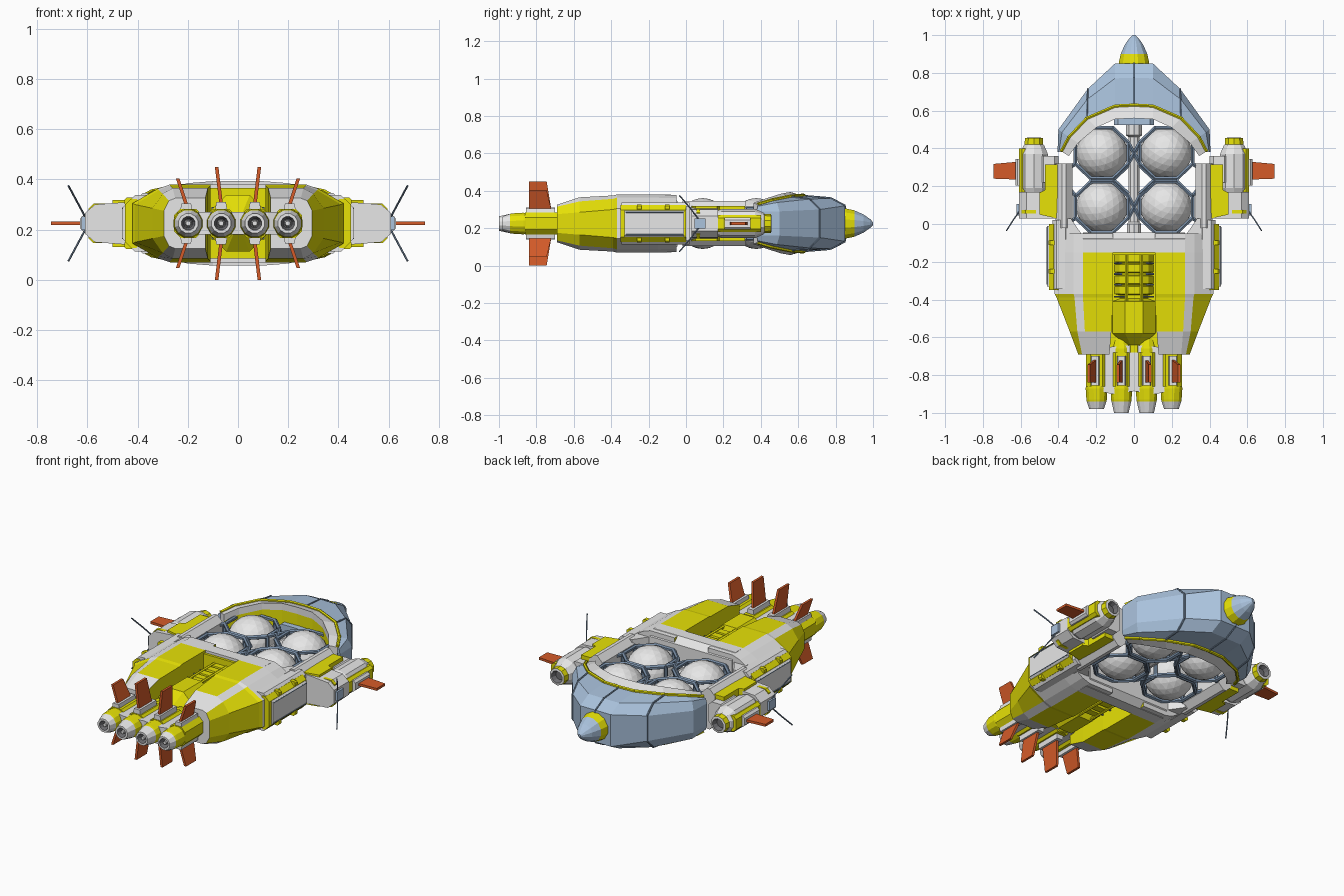
import bpy, bmesh, math
from mathutils import Vector

if "Cube" in bpy.data.objects:
    bpy.data.objects.remove(bpy.data.objects["Cube"])

MID = 0.225  # height of the ship's centre plane; all parts are modelled around it


def mat(name, rgb):
    m = bpy.data.materials.new(name)
    m.diffuse_color = (*rgb, 1)
    m.use_nodes = True
    m.node_tree.nodes["Principled BSDF"].inputs["Base Color"].default_value = m.diffuse_color
    return m


WHITE = mat("light_grey", (0.80, 0.80, 0.80))
YELLOW = mat("yellow", (0.80, 0.76, 0.002))
BLUE = mat("pale_blue", (0.40, 0.54, 0.72))
STEEL = mat("steel_blue", (0.19, 0.27, 0.38))
ORANGE = mat("orange", (0.66, 0.105, 0.022))
DARK = mat("dark_grey", (0.16, 0.16, 0.17))


def finish(name, bm, mats, mirror=""):
    bmesh.ops.recalc_face_normals(bm, faces=bm.faces)
    me = bpy.data.meshes.new(name)
    bm.to_mesh(me)
    bm.free()
    for m in mats:
        me.materials.append(m)
    ob = bpy.data.objects.new(name, me)
    ob.location.z = MID
    bpy.context.collection.objects.link(ob)
    if mirror:
        mod = ob.modifiers.new("mirror", "MIRROR")
        mod.use_axis = ["X" in mirror, False, "Z" in mirror]
        mod.use_mirror_merge = False
    return ob


def loft(name, rings, mats, mirror="", rule=lambda i, j: 0):
    """Skin between closed rings; rule(ring, side) picks the material."""
    bm = bmesh.new()
    vs = [[bm.verts.new(p) for p in r] for r in rings]
    n = len(rings[0])
    for i in range(len(vs) - 1):
        for j in range(n):
            k = (j + 1) % n
            bm.faces.new((vs[i][j], vs[i][k], vs[i + 1][k], vs[i + 1][j])).material_index = rule(i, j)
    bm.faces.new(vs[0]).material_index = rule(0, 0)
    bm.faces.new(vs[-1]).material_index = rule(len(vs) - 2, 0)
    return finish(name, bm, mats, mirror)


def turned(name, x, prof, mats, idx, n=12, mirror=""):
    """Round part along y; prof = (y, radius), idx = material per segment."""
    rings = []
    for y, r in prof:
        rings.append([(x + r * math.cos((k + .5) * math.tau / n), y,
                       r * math.sin((k + .5) * math.tau / n)) for k in range(n)])
    return loft(name, rings, mats, mirror, lambda i, j: idx[i])


def block(name, m, x0, x1, y0, y1, z0, z1, mirror="", c=0.0):
    """Box along y with corners chamfered by c."""
    if c:
        sec = [(x0 + c, z0), (x1 - c, z0), (x1, z0 + c), (x1, z1 - c),
               (x1 - c, z1), (x0 + c, z1), (x0, z1 - c), (x0, z0 + c)]
    else:
        sec = [(x0, z0), (x1, z0), (x1, z1), (x0, z1)]
    return loft(name, [[(x, y, z) for x, z in sec] for y in (y0, y1)], [m], mirror)


def slab(name, m, pts, h, mirror="X"):
    return loft(name, [[(x, y, z) for x, y in pts] for z in (-h, h)], [m], mirror)


def bars(name, m, segs, r, mirror=""):
    bm = bmesh.new()
    for a, b in segs:
        a, b = Vector(a), Vector(b)
        d = b - a
        M = d.to_track_quat("Z", "Y").to_matrix().to_4x4()
        M.translation = (a + b) / 2
        bmesh.ops.create_cone(bm, cap_ends=True, segments=6, radius1=r, radius2=r,
                              depth=d.length, matrix=M)
    return finish(name, bm, [m], mirror)


def chain(pts):
    return list(zip(pts[:-1], pts[1:]))


# ---- nose: armoured blue shell wrapped round the bay: outer x, y, inner x, y, heights
ST = [(0, .85, 0, .63, .095, .147), (.10, .85, .10, .625, .095, .147),
      (.245, .715, .25, .56, .075, .142), (.40, .50, .345, .46, .065, .122),
      (.405, .38, .385, .385, .065, .10)]


def shell_ring(s, grow=0.0):
    ox, oy, ix, iy, oh, ih = s
    mx, my, mh = ix + (ox - ix) * .65, iy + (oy - iy) * .65, ih * .92
    half = [(ix, iy, ih + grow), (mx, my, mh + grow), (ox, oy, oh + grow)]
    return half + [(x, y, -z) for x, y, z in reversed(half)]


loft("nose_shell", [shell_ring(s) for s in ST], [BLUE], "X")
seams = []
for s in (ST[0], ST[2]):
    seams += chain(shell_ring(s, .001))
bars("nose_panel_seams", STEEL, seams, .005, "X")
bars("nose_yellow_trim", YELLOW, chain([shell_ring(s, .004)[0] for s in ST]), .009, "XZ")
turned("nose_cone", 0, [(.83, .085), (.855, .083), (.90, .073), (.95, .05), (.985, .024), (1.0, .008)],
       [YELLOW, BLUE], [0, 0, 1, 1, 1], 12)

# ---- bay lip inside the nose, white with a yellow inner wall
LIP = [(0, .56, .168), (.10, .555, .168), (.20, .51, .16), (.295, .43, .135), (.345, .36, .11)]
lip = []
for s, (x, y, h) in zip(ST, LIP):
    lip.append([(s[2], s[3], s[5]), (x, y, h), (x, y, h - .04),
                (x, y, -h + .04), (x, y, -h), (s[2], s[3], -s[5])])
loft("bay_lip", lip, [WHITE, YELLOW], "X", lambda i, j: 1 if j == 2 else 0)

# ---- cargo spheres and their octagonal cages
cage = []
for cy in (.375, .09):
    bm = bmesh.new()
    bmesh.ops.create_icosphere(bm, subdivisions=3, radius=.136)
    bmesh.ops.translate(bm, verts=bm.verts, vec=(.17, cy, 0))
    finish("cargo_sphere", bm, [WHITE], "X")
    o = [(.17 + .152 * math.cos((k + .5) * math.pi / 4), cy + .145 * math.sin((k + .5) * math.pi / 4), .08)
         for k in range(8)]
    cage += chain(o + o[:1])
    cage += [((x, y, z), (x, y, 0)) for x, y, z in o]
cage += [((.31, .43, .08), (.39, .39, .06)), ((.31, .32, .08), (.39, .26, .06)),
         ((.31, .15, .08), (.37, .22, .06)), ((.31, .03, .08), (.36, .0, .06)),
         ((.03, .43, .08), (-.03, .32, .08)), ((.03, .32, .08), (-.03, .43, .08)),
         ((.03, .15, .08), (-.03, .03, .08)), ((.03, .03, .08), (-.03, .15, .08)),
         ((.11, .235, .08), (.03, .16, .08)), ((.11, .235, .08), (.03, .31, .08))]
bars("sphere_cage", STEEL, cage, .0115, "XZ")
turned("bay_spine", 0, [(-.07, .04), (0, .04), (.01, .03), (.46, .03), (.47, .045), (.53, .045)],
       [WHITE], [0] * 5, 10)
block("spine_socket", BLUE, -.105, .105, .525, .575, -.06, .06, c=.02)

# ---- main hull: side halves lofted along y: inner x, top x, strip x, outer x, heights
HULL = [(-.05, .11, .27, .32, .41, .152, .135, .075), (-.15, .11, .27, .32, .42, .155, .138, .08),
        (-.37, .11, .27, .32, .42, .155, .138, .08), (-.39, .11, .27, .315, .41, .15, .132, .075),
        (-.57, .12, .26, .30, .34, .14, .118, .06), (-.69, .13, .25, .275, .295, .10, .09, .05)]
rings = []
for y, a, b, c, d, h, hm, hs in HULL:
    half = [(a, y, h), (b, y, h), (c, y, hm), (d, y, hs)]
    rings.append(half + [(x, yy, -z) for x, yy, z in reversed(half)])


def hull_colour(i, j):
    if j in (0, 6):                       # deck
        return 1 if 1 <= i <= 3 else 0
    if j in (1, 5):                       # strip beside the deck
        return 0
    return 1 if i >= 2 or j == 7 else 0   # flanks yellow at the rear, channel wall yellow


loft("hull_side", rings, [WHITE, YELLOW], "X", hull_colour)
slab("bay_corner", WHITE, [(.2, -.08), (.2, -.05), (.28, -.05), (.335, .03), (.36, .03), (.36, -.08)], .112)
loft("cross_beam", [[(x, -.045, -.12), (x, -.08, -.155), (x, -.15, -.155),
                     (x, -.15, .155), (x, -.08, .155), (x, -.045, .12)] for x in (-.27, .27)], [WHITE])
block("channel_arch", YELLOW, -.11, .11, -.165, -.14, -.14, .14)

# flank panels with yellow edges and clamps
block("flank_base", WHITE, .34, .432, -.345, .02, -.112, .112, "X", .022)
block("flank_frame", YELLOW, .38, .450, -.35, -.0, -.098, .098, "X", .025)
block("flank_panel", WHITE, .38, .460, -.33, -.01, -.086, .086, "X", .025)
bars("flank_panel_groove", STEEL, [((.460, -.32, z), (.460, -.015, z)) for z in (-.06, .06)], .003, "X")
for y in (-.1, -.25):
    block("flank_clamp", YELLOW, .41, .452, y - .012, y + .012, .07, .102, "XZ", .008)

# ---- reactor in the central channel
prof = []
for y in (-.155, -.21, -.27, -.325):
    prof += [(y, .09), (y - .005, .108), (y - .045, .108), (y - .05, .09)]
turned("reactor_ribs", 0, prof, [YELLOW], [0] * 15, 12)
bars("reactor_bands", STEEL, [((-.105, y, .06), (.105, y, .06)) for y in (-.2075, -.265, -.3225, -.385)], .005, "Z")
turned("reactor_body", 0, [(-.37, .08), (-.395, .08), (-.41, .122), (-.58, .122), (-.64, .05), (-.68, .05)],
       [YELLOW], [0] * 5, 8)
bars("reactor_rods", YELLOW, [((.04, -.15, .10), (.04, -.41, .10))], .009, "XZ")
block("channel_floor", YELLOW, -.13, .13, -.66, -.15, -.03, .03)

# ---- engine bank
slab("engine_bridge", WHITE, [(0, -.64), (.24, -.66), (.235, -.87), (.12, -.90), (0, -.885)], .045)
for x, end, tip, lean in ((.067, -1.0, .225, .018), (.198, -.98, .178, .034)):
    turned("engine", x, [(-.60, .04), (-.66, .056), (-.84, .056), (-.87, .06), (-.93, .056), (-.94, .054),
                         (end, .040), (end, .028), (end + .04, .018)],
           [YELLOW, WHITE, DARK], [0, 0, 0, 0, 0, 1, 1, 2], 12, "X")
    block("engine_collar", YELLOW, x - .056, x + .056, -.86, -.68, -.058, .058, "X", .025)
    turned("nozzle_plug", x, [(end + .05, .016), (end + .008, .010)], [WHITE], [0], 8, "X")
    r = x + (.0 if x < .1 else .008)      # fin and its mount, leaning outward
    loft("fin_mount", [[(r - w, -.70, z), (r + w, -.70, z), (r + w, -.855, z), (r - w, -.855, z)]
                       for w, z in ((.028, .03), (.019, .085 if x < .1 else .08))], [WHITE], "XZ")
    loft("engine_fin", [[(r + s - .007, a, z), (r + s + .007, a, z), (r + s + .007, b, z), (r + s - .007, b, z)]
                        for s, a, b, z in ((0, -.72, -.84, .075), (lean, -.745, -.84, tip))], [ORANGE], "XZ")

# ---- side arms and pods
block("side_arm", WHITE, .325, .415, -.02, .32, -.12, .12, "X", .035)
slab("arm_yellow_plate", YELLOW, [(.40, .315), (.47, .315), (.47, .18), (.50, .165), (.50, .05), (.41, .03)], .094)
loft("pod_bracket", [[(x, .17, z), (x, .03, z), (x, .03, -z), (x, .17, -z)]
                     for x, z in ((.40, .088), (.57, .075), (.61, .04))], [WHITE], "X")
block("bracket_trim", YELLOW, .50, .595, .055, .075, -.079, .079, "X", .02)
turned("pod", .53, [(.06, .05), (.15, .06), (.19, .078), (.37, .078), (.415, .058), (.42, .052), (.455, .050),
                    (.457, .036), (.43, .026)],
       [WHITE, YELLOW, DARK], [0, 0, 0, 0, 0, 1, 0, 2], 10, "X")
block("pod_root", WHITE, .40, .50, .22, .36, -.07, .07, "X", .02)

# pod fins
block("pod_fin_frame", YELLOW, .56, .609, .14, .40, -.046, .046, "X", .016)
block("pod_fin_socket", WHITE, .58, .628, .205, .345, -.032, .032, "X", .012)
loft("pod_fin", [[(x, a, -.007), (x, b, -.007), (x, b, .007), (x, a, .007)]
                 for x, a, b in ((.61, .235, .33), (.745, .24, .318))], [ORANGE], "X")

# antennae
block("antenna_mount", BLUE, .59, .622, .045, .105, -.027, .027, "X")
bars("antenna", STEEL, [((.605, .07, .02), (.64, .02, .085)), ((.64, .02, .085), (.675, -.035, .15))], .004, "XZ")
